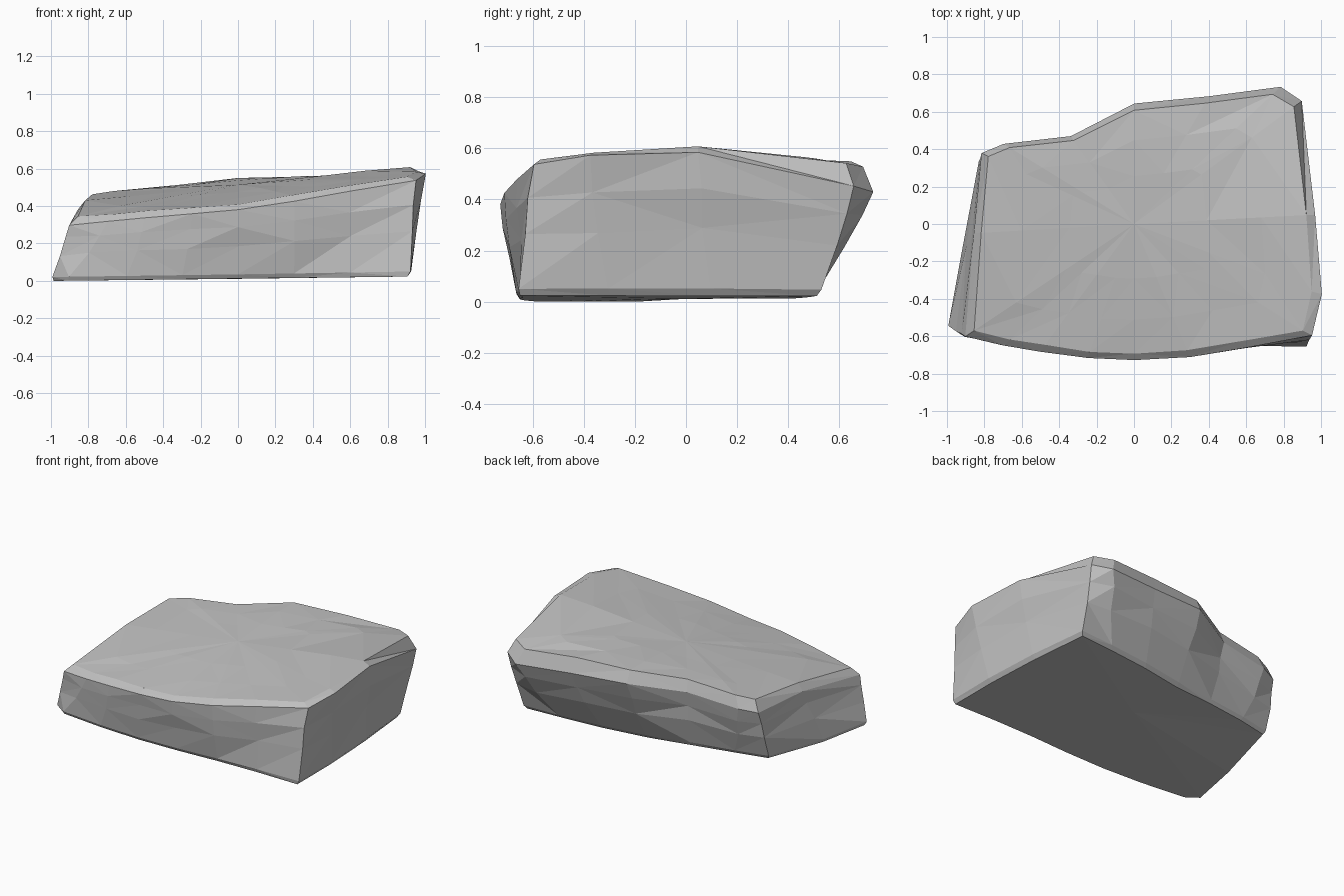
import bpy, bmesh, random
from mathutils import Vector

random.seed(7)

default_cube = bpy.data.objects.get("Cube")
if default_cube:
    bpy.data.objects.remove(default_cube, do_unlink=True)

# Matching outlines, anticlockwise from the low front corner
FOOT = [(-1, -.54), (-.92, -.6), (-.6, -.64), (-.3, -.66), (0, -.66), (.3, -.65),
        (.6, -.65), (.92, -.66), (.92, -.3), (.9, .1), (.86, .52), (.6, .5),
        (.3, .47), (0, .42), (-.3, .38), (-.6, .33), (-.83, .28), (-.93, -.18)]
CREST = [(-.9, -.6), (-.7, -.65), (-.5, -.68), (-.25, -.72), (0, -.73), (.3, -.71),
         (.6, -.66), (.95, -.6), (1, -.38), (.97, .05), (.9, .66), (.78, .73),
         (.4, .68), (0, .64), (-.34, .47), (-.7, .43), (-.82, .38), (-.86, -.05)]


def top_height(x, y):
    """Height of the sloping upper surface, sagging at the tall back corner."""
    slope = .515 + .1 * x + (.1 - .06 * max(0, x)) * y - .07 * y * y
    return slope - .17 * max(0, x) * max(0, y) ** 2


def foot_point(x, y):
    lift = .15 * max(0, -x) * max(0, y)
    return Vector((x, y, .025 + .012 * x + lift))


def crest_point(x, y):
    drop = .02 + .1 * max(0, y) + .02 * max(0, -x)
    return Vector((x, y, top_height(x, y) - drop))


def wobble(amount):
    return Vector([random.uniform(-amount, amount) for axis in "xyz"])


def wall_ring(t, amount):
    """Ring of points part way up the side walls, bulging slightly."""
    ring = []
    for foot, crest in zip(FOOT, CREST):
        low, high = foot_point(*foot), crest_point(*crest)
        point = low.lerp(high, t ** .75)
        point.z = low.z + (high.z - low.z) * t
        ring.append(point + wobble(amount))
    return ring


def top_ring(scale, amount):
    """Ring of points on the upper surface, pulled toward the middle."""
    ring = []
    for x, y in CREST:
        x, y = x * scale, y * scale
        height = top_height(x, y) + random.uniform(-amount, amount)
        ring.append(Vector((x, y, height)))
    return ring


def underside_ring(scale):
    ring = []
    for x, y in FOOT:
        point = foot_point(x, y)
        ring.append(Vector((x * scale, y * scale, point.z - .012)))
    return ring


def bridge(mesh, lower, upper):
    """Join two rings with triangles whose diagonals vary."""
    count = len(lower)
    for i in range(count):
        j = (i + 1) % count
        if random.random() < .5:
            mesh.faces.new((lower[i], lower[j], upper[j]))
            mesh.faces.new((lower[i], upper[j], upper[i]))
        else:
            mesh.faces.new((lower[i], lower[j], upper[i]))
            mesh.faces.new((lower[j], upper[j], upper[i]))


def cap(mesh, loop, centre):
    """Close a ring with a fan around a centre point."""
    middle = mesh.verts.new(centre)
    for a, b in zip(loop, loop[1:] + loop[:1]):
        mesh.faces.new((a, b, middle))


# Stone: worn underside, faceted walls, broken rim and gently sloping top
rings = [underside_ring(.985), wall_ring(.03, 0), wall_ring(.45, .01),
         wall_ring(.75, .008), wall_ring(1, .005), top_ring(.95, .004),
         top_ring(.7, .006), top_ring(.4, .004)]

mesh = bmesh.new()
loops = [[mesh.verts.new(point) for point in ring] for ring in rings]
for lower, upper in zip(loops, loops[1:]):
    bridge(mesh, lower, upper)
cap(mesh, loops[0], (0, 0, .012))
cap(mesh, loops[-1], (0, 0, top_height(0, 0)))

# Rest the stone on the ground
lowest = min(vert.co.z for vert in mesh.verts)
bmesh.ops.translate(mesh, verts=mesh.verts, vec=(0, 0, -lowest))
bmesh.ops.recalc_face_normals(mesh, faces=mesh.faces)

data = bpy.data.meshes.new("stone_slab")
mesh.to_mesh(data)
mesh.free()
stone = bpy.data.objects.new("stone_slab", data)
bpy.context.collection.objects.link(stone)

# Plain grey stone colour
grey = bpy.data.materials.new("stone_grey")
grey.use_nodes = True
colour = (.54, .54, .54, 1)
grey.diffuse_color = colour
shader = grey.node_tree.nodes["Principled BSDF"]
shader.inputs["Base Color"].default_value = colour
shader.inputs["Roughness"].default_value = .9
data.materials.append(grey)
